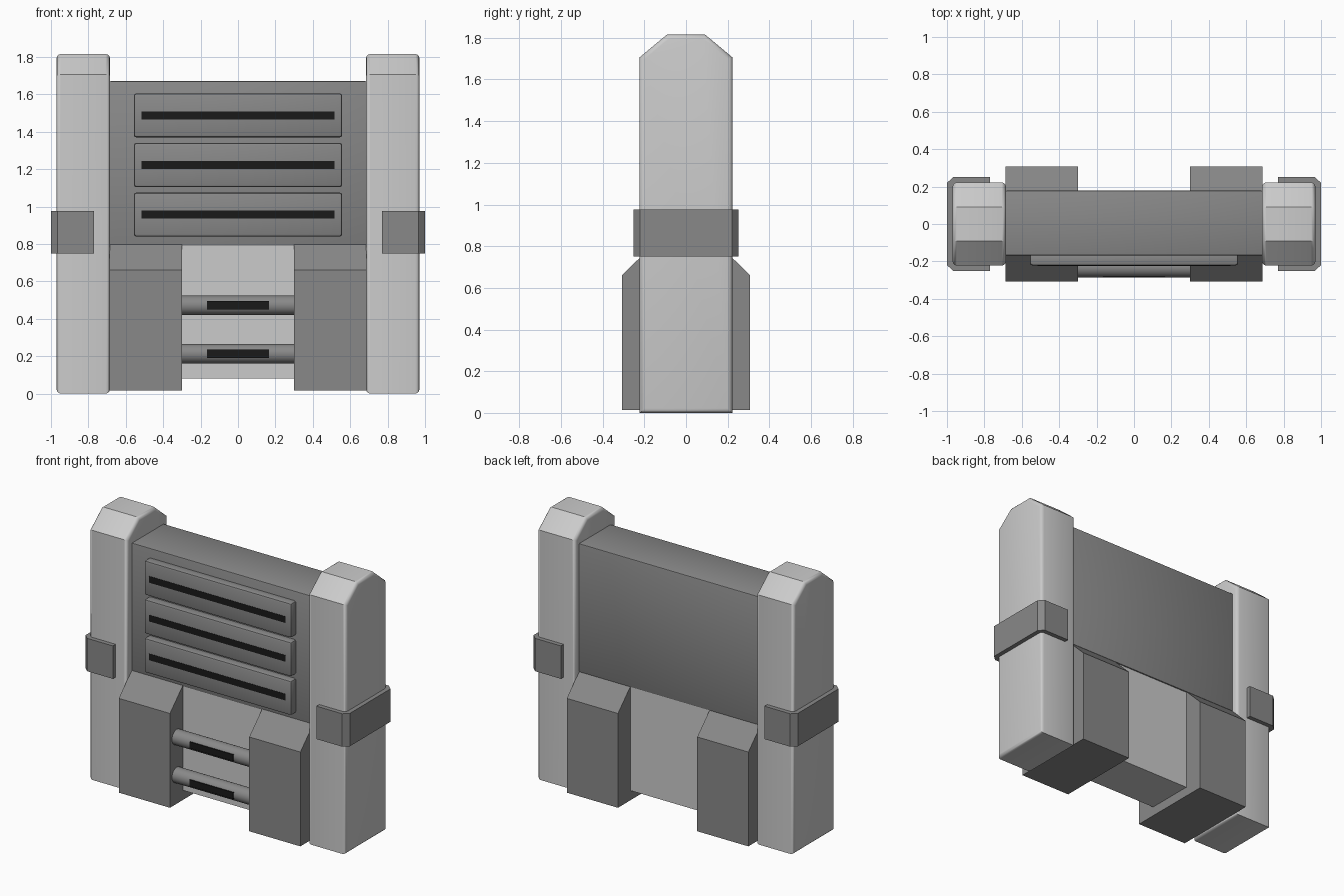
import bpy, bmesh, math

if "Cube" in bpy.data.objects:
    bpy.data.objects.remove(bpy.data.objects["Cube"])


def material(name, v):
    m = bpy.data.materials.new(name)
    m.diffuse_color = (v, v, v, 1)
    m.use_nodes = True
    m.node_tree.nodes["Principled BSDF"].inputs["Base Color"].default_value = m.diffuse_color
    return m


LIGHT = material("light_grey", 0.6)
DARK = material("dark_grey", 0.25)
BLACK = material("black", 0.01)


def finish(bm, name, mat, smooth=False):
    bmesh.ops.recalc_face_normals(bm, faces=bm.faces)
    me = bpy.data.meshes.new(name)
    bm.to_mesh(me)
    bm.free()
    me.materials.append(mat)
    ob = bpy.data.objects.new(name, me)
    bpy.context.collection.objects.link(ob)
    if smooth:
        bpy.ops.object.select_all(action='DESELECT')
        ob.select_set(True)
        bpy.context.view_layer.objects.active = ob
        bpy.ops.object.shade_smooth_by_angle(angle=math.radians(35))
    return ob


def prism(name, profile, axis, lo, hi, mat, bevel=0.0, segments=3):
    """Extrude a profile along x (points are y,z) or z (points are x,y);
    bevel rounds the rims of the two end caps."""
    bm = bmesh.new()
    place = (lambda p, t: (t, *p)) if axis == 'x' else (lambda p, t: (*p, t))
    a = [bm.verts.new(place(p, lo)) for p in profile]
    b = [bm.verts.new(place(p, hi)) for p in profile]
    bm.faces.new(a)
    bm.faces.new(b)
    n = len(profile)
    for i in range(n):
        j = (i + 1) % n
        bm.faces.new((a[i], a[j], b[j], b[i]))
    if bevel:
        k = 0 if axis == 'x' else 2
        rims = [e for e in bm.edges if abs(e.verts[0].co[k] - e.verts[1].co[k]) < 1e-6]
        bmesh.ops.bevel(bm, geom=rims, offset=bevel, segments=segments, profile=0.5, affect='EDGES')
    return finish(bm, name, mat, bevel > 0)


def box(name, x, y, z, mat, bevel=0.0):
    bm = bmesh.new()
    bmesh.ops.create_cube(bm, size=1)
    for v in bm.verts:
        v.co = [(r[0] + r[1]) / 2 + c * (r[1] - r[0]) for r, c in zip((x, y, z), v.co)]
    if bevel:
        bmesh.ops.bevel(bm, geom=bm.edges[:], offset=bevel, segments=2, profile=0.5, affect='EDGES')
    return finish(bm, name, mat, bevel > 0)


# Main grille panel and the recessed lower panel
box("upper_panel", (-0.69, 0.69), (-0.168, 0.178), (0.79, 1.67), DARK, 0.008)
box("lower_panel", (-0.32, 0.32), (-0.165, 0.17), (0.08, 0.80), LIGHT)

# Pillars, foot blocks and clamps on both sides
pillar = [(-0.222, 0), (0.222, 0), (0.222, 1.707), (0.092, 1.815), (-0.092, 1.815), (-0.222, 1.707)]
foot = [(-0.307, 0.015), (0.307, 0.015), (0.307, 0.66), (0.168, 0.798), (-0.168, 0.798), (-0.307, 0.66)]
clamp = [(0.77, -0.252), (0.965, -0.252), (1.0, -0.22), (1.0, 0.22), (0.965, 0.252), (0.77, 0.252)]
for side, s in (("left", -1), ("right", 1)):
    prism(f"{side}_pillar", pillar, 'x', s * 0.685, s * 0.97, LIGHT, 0.022)
    prism(f"{side}_foot_block", foot, 'x', s * 0.30, s * 0.687, DARK)
    prism(f"{side}_clamp", [(s * x, y) for x, y in clamp], 'z', 0.75, 0.975, DARK)

# Three raised vents with dark slots
for i in range(3):
    z = 0.957 + i * 0.265
    box(f"vent_{i + 1}", (-0.557, 0.557), (-0.222, -0.15), (z - 0.118, z + 0.118), DARK, 0.014)
    box(f"vent_slot_{i + 1}", (-0.515, 0.515), (-0.224, -0.2), (z - 0.022, z + 0.022), BLACK)

# Two round bars between the foot blocks, each with a dark slot
for i, z in enumerate((0.213, 0.472)):
    ring = [(-0.233 + 0.052 * math.cos(math.tau * k / 32), z + 0.052 * math.sin(math.tau * k / 32))
            for k in range(32)]
    prism(f"bar_{i + 1}", ring, 'x', -0.302, 0.302, DARK, 0.002, 1)
    box(f"bar_slot_{i + 1}", (-0.165, 0.165), (-0.287, -0.26), (z - 0.022, z + 0.022), BLACK)
